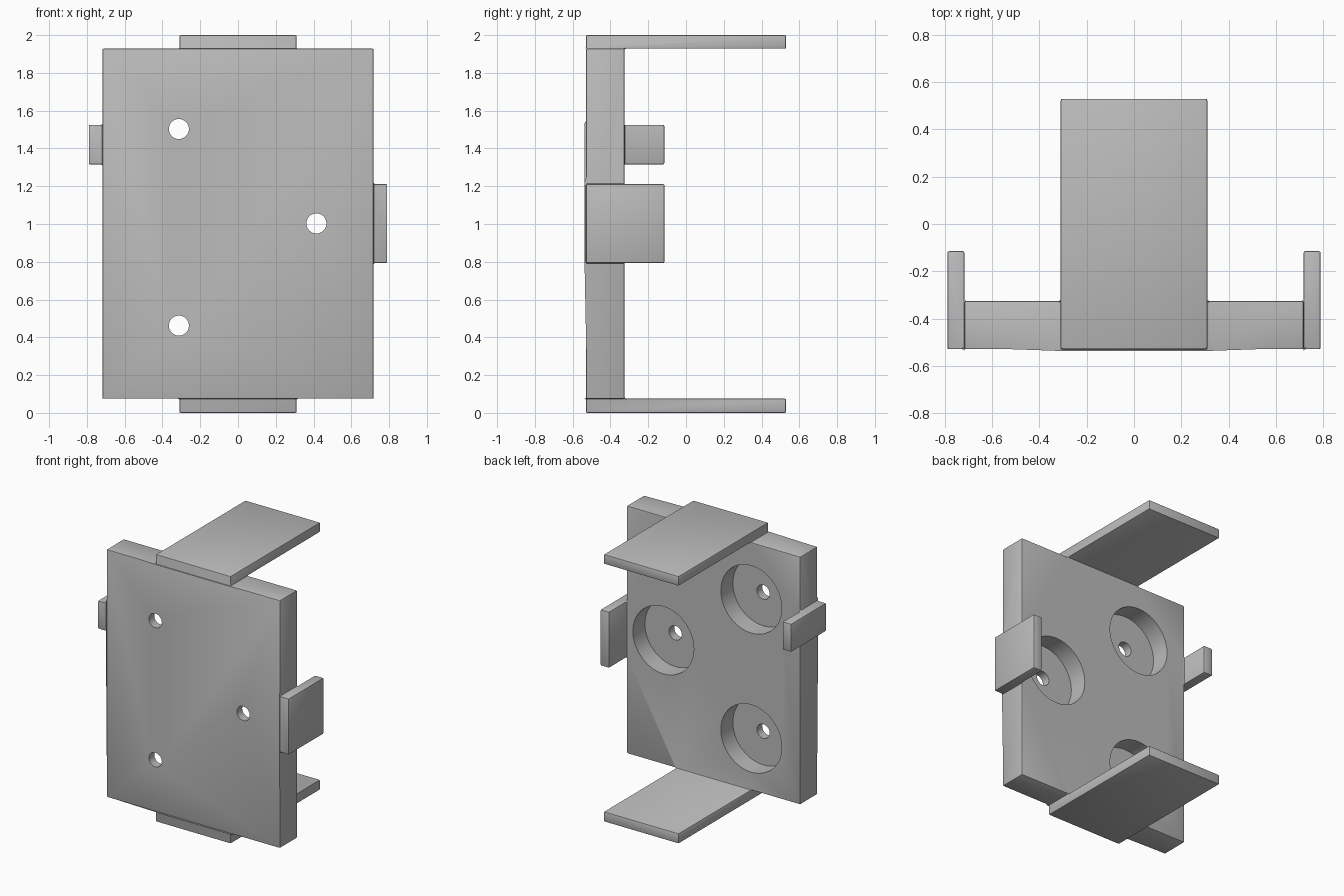
import bpy
import math

cube = bpy.data.objects.get("Cube")
if cube:
    bpy.data.objects.remove(cube, do_unlink=True)

# Single plain grey
grey = bpy.data.materials.new("plain_grey")
grey.use_nodes = True
COLOUR = (0.5, 0.5, 0.5, 1.0)
grey.diffuse_color = COLOUR
grey.node_tree.nodes["Principled BSDF"].inputs["Base Color"].default_value = COLOUR

FRONT, BACK, PLATE_BACK, SIDE_BACK = -0.53, 0.53, -0.325, -0.115
POCKET_FLOOR = -0.467


def box(name, x, y, z):
    """Box spanning the given (low, high) ranges."""
    bpy.ops.mesh.primitive_cube_add(size=1, location=[(a + b) / 2 for a, b in (x, y, z)])
    ob = bpy.context.object
    ob.name = name
    ob.scale = [b - a for a, b in (x, y, z)]
    bpy.ops.object.transform_apply(location=True, rotation=False, scale=True)
    ob.data.materials.append(grey)
    return ob


def bore(x, z, radius, y0, y1):
    """Cylinder along y, used as a cutter."""
    bpy.ops.mesh.primitive_cylinder_add(
        vertices=64, radius=radius, depth=y1 - y0,
        location=(x, (y0 + y1) / 2, z), rotation=(math.pi / 2, 0, 0))
    ob = bpy.context.object
    ob.name = "bore_cutter"
    ob.hide_render = True
    ob.data.materials.append(grey)
    return ob


def apply(ob, kind, **settings):
    bpy.context.view_layer.objects.active = ob
    mod = ob.modifiers.new(kind.lower(), kind)
    for key, value in settings.items():
        setattr(mod, key, value)
    bpy.ops.object.modifier_apply(modifier=mod.name)


def combine(ob, other, operation):
    apply(ob, "BOOLEAN", operation=operation, solver="EXACT", object=other)
    bpy.data.objects.remove(other, do_unlink=True)


# Thick back plate
bracket = box("mounting_bracket", (-0.718, 0.718), (FRONT, PLATE_BACK), (0.075, 1.928))

# Long top and bottom arms, short side tabs
tabs = [
    box("top_arm", (-0.31, 0.31), (FRONT, BACK), (1.928, 2.0)),
    box("bottom_arm", (-0.31, 0.31), (FRONT, BACK), (0.0, 0.075)),
    box("left_tab", (0.718, 0.79), (FRONT, SIDE_BACK), (0.793, 1.212)),
    box("right_tab", (-0.79, -0.718), (FRONT, SIDE_BACK), (1.315, 1.525)),
]
for tab in tabs:
    combine(bracket, tab, "UNION")

# Merge flush faces, then soften every edge
apply(bracket, "DECIMATE", decimate_type="DISSOLVE", angle_limit=math.radians(1))
apply(bracket, "BEVEL", width=0.007, segments=2, limit_method="ANGLE")

# Three round pockets at the back, each with a screw hole through the plate
for x, z in ((-0.313, 1.503), (-0.313, 0.462), (0.415, 1.003)):
    combine(bracket, bore(x, z, 0.252, POCKET_FLOOR, PLATE_BACK + 0.1), "DIFFERENCE")
    combine(bracket, bore(x, z, 0.053, FRONT - 0.1, PLATE_BACK), "DIFFERENCE")

bpy.ops.object.select_all(action="DESELECT")
bracket.select_set(True)
bpy.context.view_layer.objects.active = bracket
bpy.ops.object.shade_smooth_by_angle(angle=math.radians(30))
